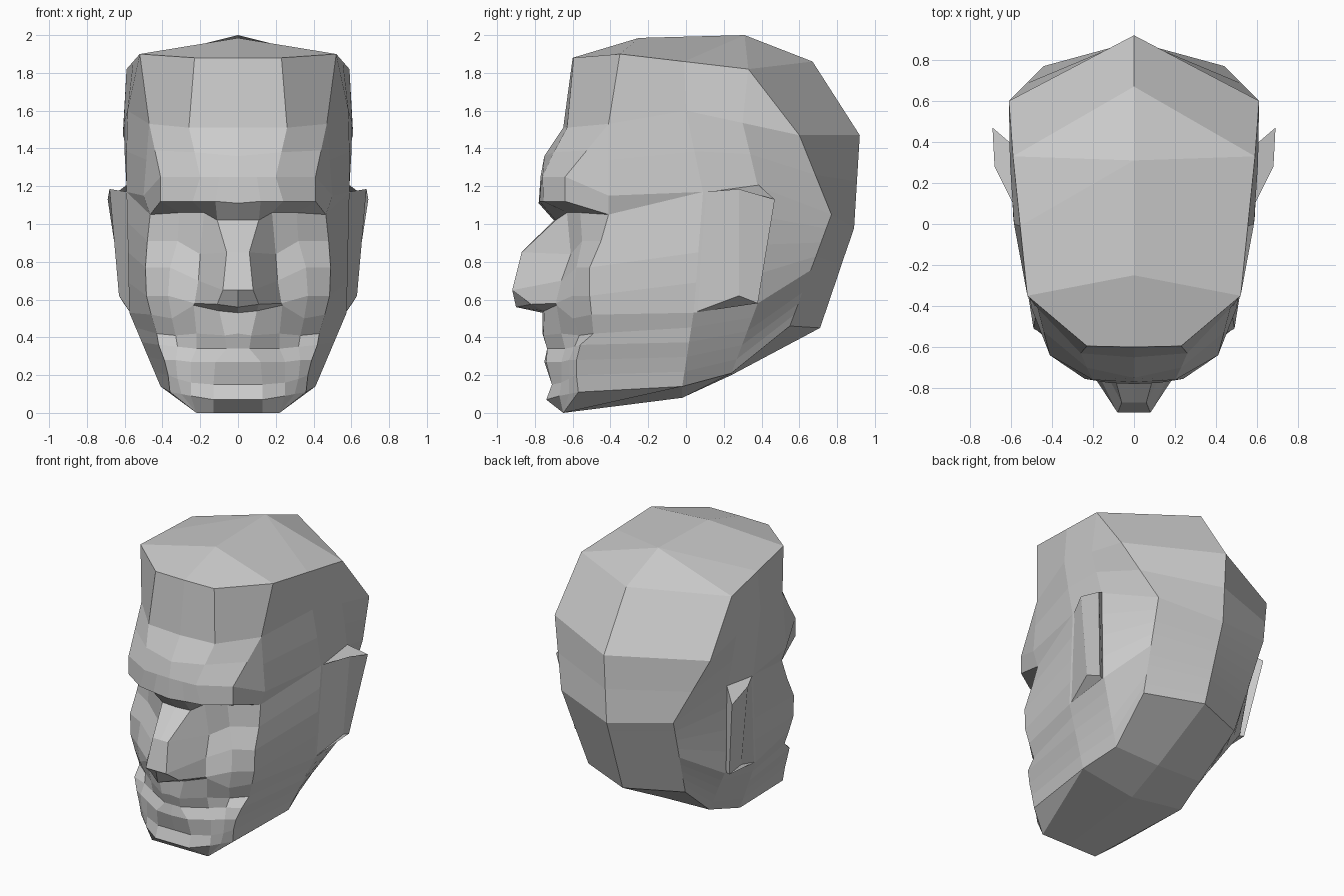
import bpy, bmesh
from mathutils import Vector


class Skin:
    """Collects lofted patches (welded at shared points) into one mesh."""
    def __init__(self):
        self.bm, self.cache = bmesh.new(), {}

    def vert(self, p):
        key = tuple(round(c, 3) + 0.0 for c in p)
        if key not in self.cache:
            self.cache[key] = self.bm.verts.new(key)
        return self.cache[key]

    def face(self, pts):
        for s in (1, -1):
            vs = list(dict.fromkeys(self.vert((s * p[0], p[1], p[2])) for p in pts))
            if len(vs) > 2 and not self.bm.faces.get(vs):
                self.bm.faces.new(vs)

    def loft(self, rows):
        for a, b in zip(rows, rows[1:]):
            for i in range(len(a) - 1):
                self.face([a[i], a[i + 1], b[i + 1], b[i]])

    def finish(self, name):
        bmesh.ops.recalc_face_normals(self.bm, faces=self.bm.faces[:])
        me = bpy.data.meshes.new(name)
        self.bm.to_mesh(me)
        self.bm.free()
        ob = bpy.data.objects.new(name, me)
        bpy.context.collection.objects.link(ob)
        return ob


def column(top, mid, low):
    """Ten points top-mid-low, with doubled ends so patches close to triangles."""
    t, m, l = Vector(top), Vector(mid), Vector(low)
    pts = [t.lerp(m, i / 4) for i in range(4)] + [m.lerp(l, i / 5) for i in range(6)]
    return [top] + [tuple(p) for p in pts] + [low]


def half(a, b):
    return tuple((Vector(a) + Vector(b)) / 2)


head = Skin()

# Skull: rings from forehead centre around to the back centre
skull = [
    [(0, -.6, 1.88), (.23, -.595, 1.88), (.52, -.35, 1.9), (.52, -.35, 1.9),
     (.555, -.01, 1.86), (.59, .33, 1.82), (.59, .33, 1.82), (0, .67, 1.86)],
    [(0, -.65, 1.51), (.26, -.63, 1.51), (.47, -.41, 1.53), (.47, -.41, 1.53),
     (.585, 0, 1.6), (.605, .3, 1.535), (.61, .6, 1.47), (0, .92, 1.47)],
    [(0, -.75, 1.36), (.23, -.7, 1.38), (.44, -.525, 1.39), (.485, -.41, 1.34),
     (.59, .045, 1.385), (.6, .34, 1.37), (.525, .685, 1.26), (0, .905, 1.225)],
    [(0, -.77, 1.25), (.2, -.76, 1.25), (.41, -.64, 1.25), (.5, -.41, 1.15),
     (.59, .09, 1.17), (.59, .38, 1.2), (.44, .77, 1.05), (0, .89, .98)],
]
head.loft(skull)

# Crown
rim, base = skull[0], skull[-1]
front, peak = (0, -.25, 1.985), (0, .31, 2.0)
head.loft([[rim[0], front, peak, peak, rim[7]],
           [rim[1], rim[2], rim[4], rim[5], rim[5]]])

# Brow, eye sockets and nose: centre line, ridge, nose side, cheek, face edge
upper = [
    [base[0], half(base[0], base[1]), base[1], base[2], base[3]],
    [(0, -.78, 1.11), (.12, -.775, 1.12), (.24, -.755, 1.12), (.41, -.64, 1.12), (.465, -.41, 1.05)],
    [(0, -.7, 1.02), (.11, -.69, 1.02), (.18, -.63, 1.06), (.31, -.56, 1.06), (.465, -.41, 1.05)],
    [(0, -.87, .85), (.06, -.87, .85), (.2, -.61, .84), (.32, -.55, .91), (.48, -.45, .91)],
    [(0, -.92, .65), (.08, -.92, .65), (.21, -.66, .7), (.36, -.58, .77), (.49, -.51, .77)],
    [(0, -.9, .56), (.11, -.82, .575), (.23, -.69, .58), (.37, -.6, .62), (.485, -.51, .62)],
    [(0, -.76, .53), (.1, -.75, .54), (.235, -.685, .57), (.35, -.6, .5), (.46, -.5, .52)],
]
# Lips and chin
lower = [
    [(0, -.76, .42), (.07, -.755, .41), (.22, -.66, .42), (.33, -.565, .41), (.43, -.49, .42)],
    [(0, -.735, .34), (.06, -.735, .34), (.22, -.64, .34), (.32, -.59, .35), (.42, -.56, .36)],
    [(0, -.75, .27), (.12, -.74, .27), (.25, -.66, .27), (.33, -.62, .28), (.39, -.58, .28)],
    [(0, -.71, .15), (.13, -.71, .15), (.25, -.66, .16), (.32, -.62, .18), (.37, -.58, .2)],
    [(0, -.74, .07), (.13, -.74, .07), (.25, -.67, .09), (.3, -.62, .1), (.36, -.57, .11)],
    [(0, -.65, 0), (.13, -.65, 0), (.22, -.65, 0), (.22, -.65, 0), (.22, -.65, 0)],
]
face = upper + lower
head.loft(face)

# Cheeks, jaw sides and back of the head
edge = [row[-1] for i, row in enumerate(face) if i != 1]
jaw, nape_side, rear = (.41, -.02, .14), (.35, .24, .21), (.38, .55, .46)
nape = (0, .71, .45)
head.loft([
    edge,
    column(base[4], (.575, .04, .53), jaw),
    column(base[5], (.57, .38, .58), nape_side),
    column(base[6], half(base[6], rear), rear),
    column(base[7], half(base[7], nape), nape),
])

# Underside
head.loft([[(0, -.65, 0), (0, -.02, .08), (0, .24, .2), nape],
           [(.22, -.65, 0), jaw, nape_side, rear]])
head.finish("head")

# Ears: flared wedges on both sides
ears = Skin()
top = [(.585, .09, 1.17), (.68, .28, 1.185), (.69, .47, 1.13), (.585, .38, 1.21)]
bottom = [(.57, .04, .53), (.63, .28, .62), (.605, .38, .58), (.565, .36, .58)]
ears.loft([top + top[:1], bottom + bottom[:1]])
ears.face(top)
ears.face(bottom)
ears.finish("ears")
